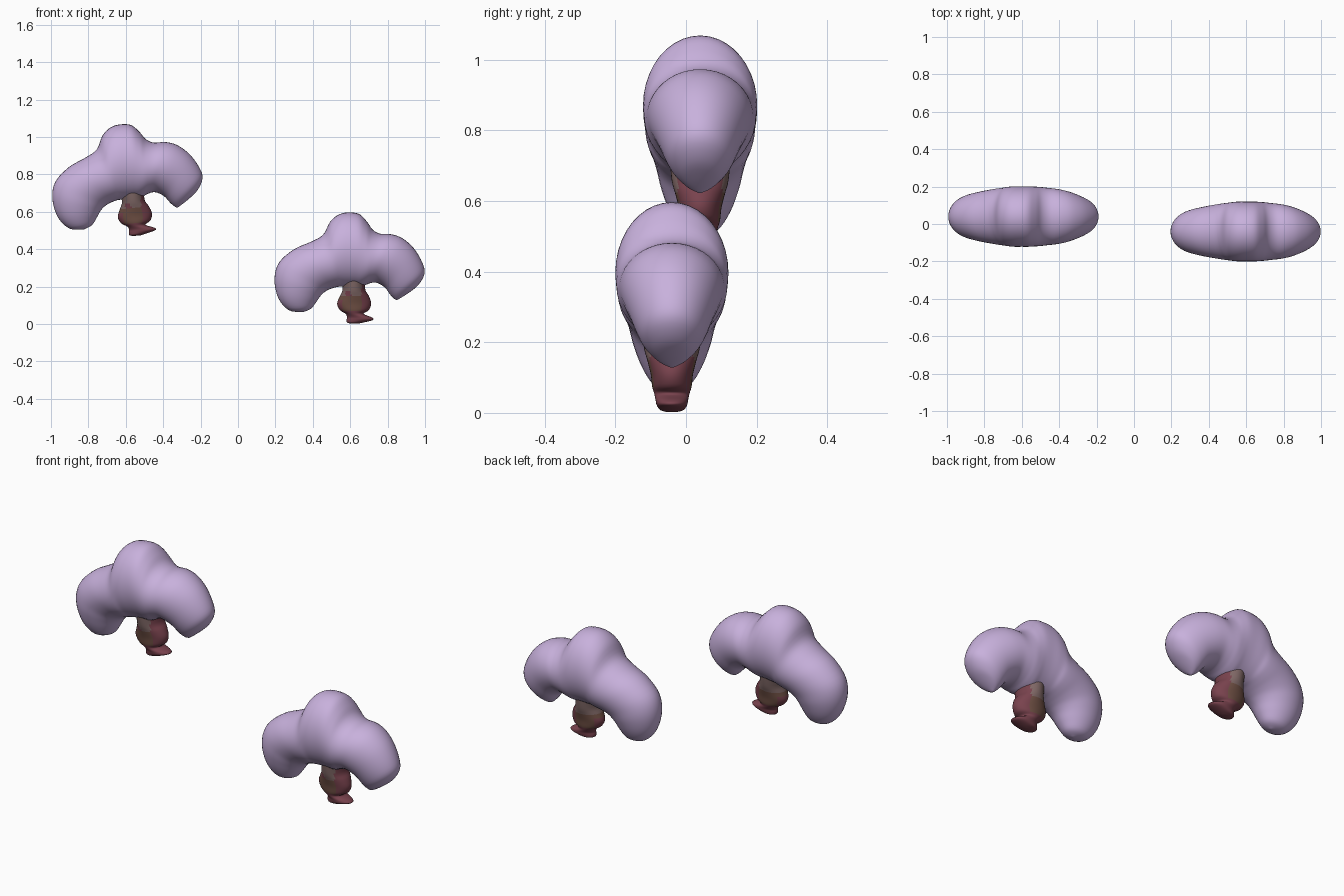
import bpy, bmesh, math
from mathutils import Vector, Matrix

if "Cube" in bpy.data.objects:
    bpy.data.objects.remove(bpy.data.objects["Cube"])


def material(name, rgb):
    m = bpy.data.materials.new(name)
    m.diffuse_color = (*rgb, 1)
    m.use_nodes = True
    m.node_tree.nodes["Principled BSDF"].inputs["Base Color"].default_value = m.diffuse_color
    return m


lavender = material("lavender", (0.58, 0.44, 0.72))
maroon = material("maroon", (0.19, 0.055, 0.075))
brown = material("brown", (0.16, 0.08, 0.058))
taupe = material("taupe", (0.21, 0.135, 0.13))


def smooth_rows(rows, n):
    """Catmull-Rom interpolation through rows of numbers."""
    out = []
    for i in range(len(rows) - 1):
        p = [rows[max(0, min(len(rows) - 1, i + k))] for k in (-1, 0, 1, 2)]
        for j in range(n):
            t = j / n
            out.append([0.5 * (2 * b + (c - a) * t + (2 * a - 5 * b + 4 * c - d) * t * t
                               + (3 * b - a - 3 * c + d) * t ** 3) for a, b, c, d in zip(*p)])
    return out + [list(rows[-1])]


def loft(name, rows, mats, seg=40, rule=None):
    """Skin elliptical rings; a row is (ux, uz, lx, lz, half depth)."""
    bm = bmesh.new()
    rings = []
    for ux, uz, lx, lz, d in rows:
        u, l = Vector((ux, 0, uz)), Vector((lx, 0, lz))
        mid, arm = (u + l) / 2, (u - l) / 2
        rings.append([bm.verts.new(mid + arm * math.cos(a) + Vector((0, d * math.sin(a), 0)))
                      for a in (2 * math.pi * k / seg for k in range(seg))])
    for a, b in zip(rings, rings[1:]):
        for k in range(seg):
            m = (k + 1) % seg
            bm.faces.new((a[k], a[m], b[m], b[k]))
    bm.faces.new(rings[0])
    bm.faces.new(rings[-1])
    bmesh.ops.recalc_face_normals(bm, faces=bm.faces)
    for f in bm.faces:
        f.smooth = True
        if rule:
            f.material_index = rule(f.calc_center_median())
    me = bpy.data.meshes.new(name)
    bm.to_mesh(me)
    bm.free()
    for m in mats:
        me.materials.append(m)
    ob = bpy.data.objects.new(name, me)
    bpy.context.collection.objects.link(ob)
    return ob


# drooping canopy: upper outline point, lower outline point, half depth
canopy_rows = [
    (.340, .064, .348, .064, .004), (.27, .075, .39, .082, .05), (.215, .14, .42, .12, .085),
    (.195, .24, .445, .155, .11), (.22, .33, .47, .176, .123), (.30, .40, .495, .188, .136),
    (.39, .44, .52, .196, .147), (.455, .478, .54, .20, .153), (.494, .549, .56, .20, .157),
    (.542, .587, .58, .20, .16), (.596, .597, .605, .20, .16), (.65, .587, .63, .20, .16),
    (.69, .547, .655, .20, .158), (.72, .505, .68, .208, .156), (.76, .483, .705, .218, .152),
    (.82, .48, .735, .222, .147), (.88, .458, .765, .21, .138), (.94, .405, .79, .19, .122),
    (.985, .33, .808, .165, .103), (.997, .27, .82, .15, .085), (.965, .21, .83, .14, .06),
    (.91, .165, .838, .133, .035), (.852, .129, .848, .128, .004)]

# stem with a pointed foot: z, x min, x max, half depth
stem_profile = [
    (.28, .555, .685, .088), (.19, .56, .68, .08), (.15, .545, .70, .07), (.11, .53, .712, .06),
    (.075, .545, .70, .056), (.055, .575, .672, .05), (.036, .583, .715, .046),
    (.022, .58, .722, .043), (.008, .583, .67, .033), (.002, .605, .64, .012)]
stem_rows = [(x1, z, x0, z, d) for z, x0, x1, d in stem_profile]


def stem_colour(c):
    if c.z < .07 or c.x > .66 or (c.x < .56 and c.z < .13):
        return 0
    if .575 < c.x < .605 and .145 < c.z < .175 and c.y < 0:
        return 0
    return 2 if c.z > .15 else 1


# two copies: right one upright, left one raised and tilted
right = Matrix.Translation((0, -0.04, 0))
left = (Matrix.Translation((-0.625, 0.04, 1.068)) @ Matrix.Rotation(math.radians(-5.8), 4, 'Y')
        @ Matrix.Scale(1.01, 4) @ Matrix.Translation((-.597, 0, -.597)))
for side, mat in (("right", right), ("left", left)):
    loft(side + "_canopy", smooth_rows(canopy_rows, 4), [lavender]).matrix_world = mat
    loft(side + "_stem", smooth_rows(stem_rows, 4), [maroon, brown, taupe],
         rule=stem_colour).matrix_world = mat
